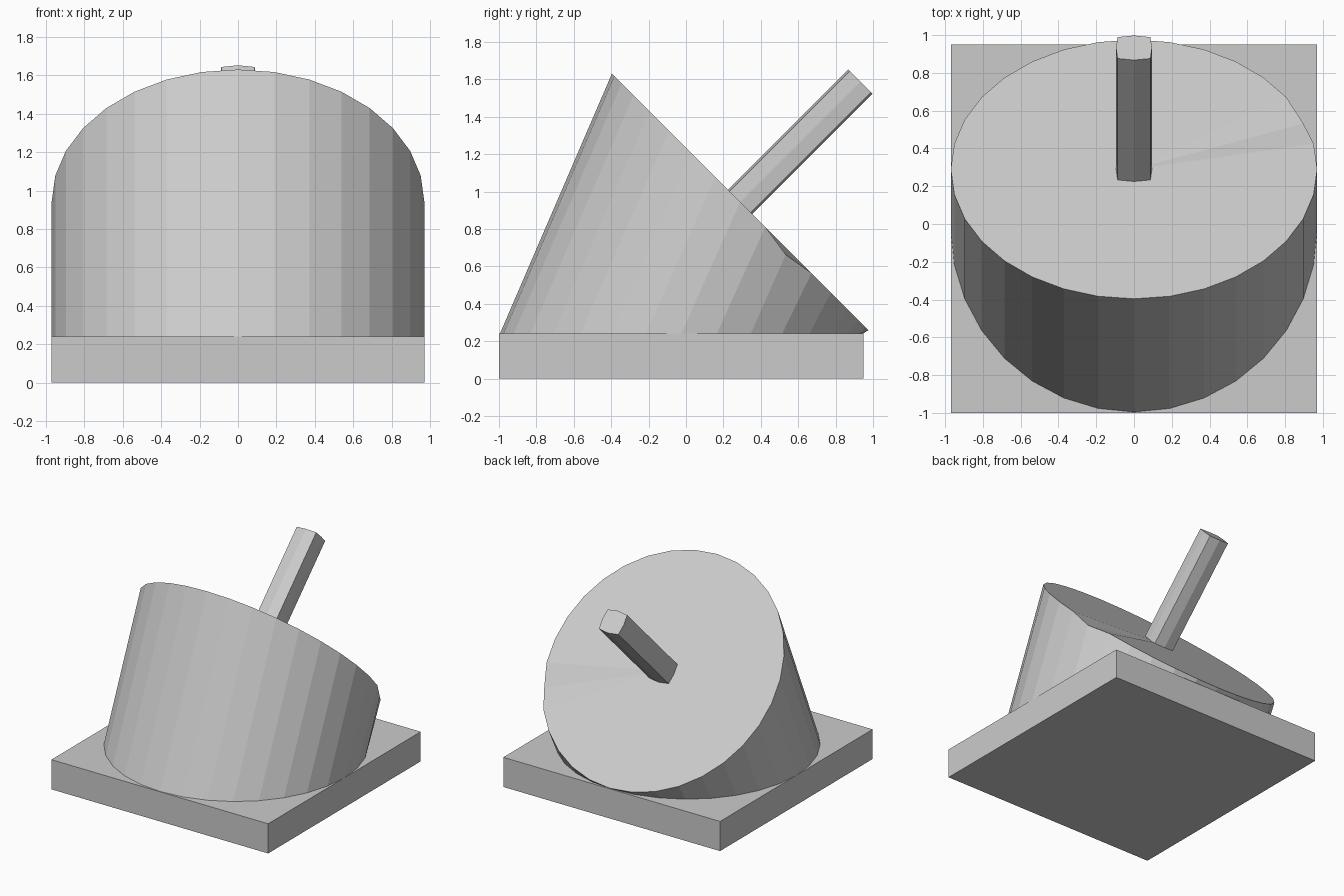
import bpy, bmesh
from math import sin, cos, pi, sqrt
from mathutils import Vector

if "Cube" in bpy.data.objects:
    bpy.data.objects.remove(bpy.data.objects["Cube"])

R = 0.97
N = 32
TILT = Vector((0, 1, 1)).normalized()    # normal of the sloping face
SLOPE = Vector((0, 1, -1)).normalized()  # downhill direction on it
CENTRE = Vector((0, 0.29, 0.945))


def loft(name, lower, upper, fan_centre=None):
    """Bridge two rings of points and cap both ends."""
    bm = bmesh.new()
    a = [bm.verts.new(p) for p in lower]
    b = [bm.verts.new(p) for p in upper]
    n = len(a)
    for i in range(n):
        j = (i + 1) % n
        bm.faces.new((a[i], a[j], b[j], b[i]))
    bm.faces.new(a[::-1])
    if fan_centre is None:
        bm.faces.new(b)
    else:
        c = bm.verts.new(fan_centre)
        for i in range(n):
            bm.faces.new((b[i], b[(i + 1) % n], c))
    bmesh.ops.recalc_face_normals(bm, faces=bm.faces)
    mesh = bpy.data.meshes.new(name)
    bm.to_mesh(mesh)
    bm.free()
    obj = bpy.data.objects.new(name, mesh)
    bpy.context.collection.objects.link(obj)
    return obj


# Square base plate
square = [(-R, -1), (R, -1), (R, 0.95), (-R, 0.95)]
loft("base_plate", [(x, y, 0) for x, y in square], [(x, y, 0.24) for x, y in square])

# Round body, its top ring tilted 45 degrees backward
angles = [2 * pi * i / N for i in range(N)]
lower = [Vector((R * cos(t), -0.025 + R * sin(t), 0.24)) for t in angles]
upper = [CENTRE + Vector((R * cos(t), 0, 0)) + SLOPE * R * sin(t) for t in angles]
upper[2] -= TILT * 0.028  # small dent in the rim
loft("slanted_body", lower, upper, CENTRE)

# Stick standing square to the sloping face, a slightly bulged square section
section = [(0.087, 0.08), (0, 0.092), (-0.087, 0.08), (-0.095, 0),
           (-0.087, -0.08), (0, -0.092), (0.087, -0.08), (0.095, 0)]


def ring(d):
    return [CENTRE + TILT * d + Vector((u, 0, 0)) + SLOPE * v for u, v in section]


loft("stick", ring(-0.03), ring(0.909))
